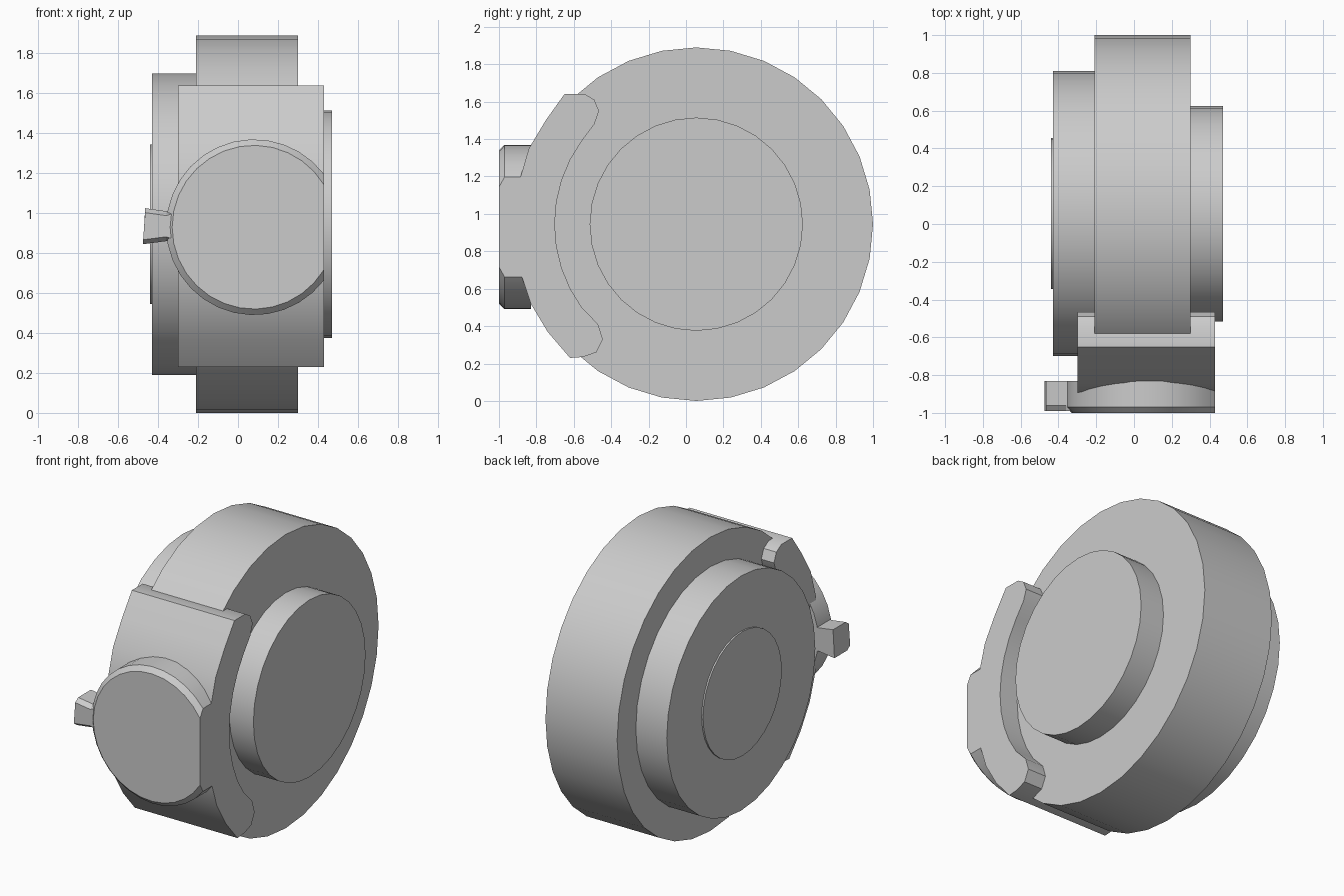
import bpy, bmesh
from math import sin, cos, pi, acos, radians

cube = bpy.data.objects.get("Cube")
if cube:
    bpy.data.objects.remove(cube)

# Single body colour
grey = bpy.data.materials.new("plain grey")
grey.use_nodes = True
colour = (0.6, 0.6, 0.6, 1)
grey.diffuse_color = colour
grey.node_tree.nodes["Principled BSDF"].inputs["Base Color"].default_value = colour


def loft(name, rings, smooth=32):
    """Skin matching closed rings and cap both ends."""
    bm = bmesh.new()
    loops = [[bm.verts.new(p) for p in ring] for ring in rings]
    n = len(loops[0])
    for a, b in zip(loops, loops[1:]):
        for i in range(n):
            j = (i + 1) % n
            bm.faces.new((a[i], a[j], b[j], b[i]))
    bm.faces.new(loops[0])
    bm.faces.new(loops[-1])
    bmesh.ops.recalc_face_normals(bm, faces=bm.faces)
    mesh = bpy.data.meshes.new(name)
    bm.to_mesh(mesh)
    bm.free()
    mesh.materials.append(grey)
    obj = bpy.data.objects.new(name, mesh)
    bpy.context.collection.objects.link(obj)
    bpy.ops.object.select_all(action="DESELECT")
    obj.select_set(True)
    bpy.context.view_layer.objects.active = obj
    bpy.ops.object.shade_smooth_by_angle(angle=radians(smooth))
    return obj


def wheel(name, radius, x0, x1, sides=32):
    """Disc on the sideways axle."""
    ring = [(0.055 + radius * sin(2 * pi * i / sides),
             0.945 + radius * cos(2 * pi * i / sides)) for i in range(sides)]
    loft(name, [[(x, y, z) for y, z in ring] for x in (x0, x1)])


# Stacked drum
wheel("main_drum", 0.945, -0.21, 0.30)
wheel("left_side_disc", 0.57, 0.29, 0.47)
wheel("right_side_disc", 0.755, -0.43, -0.20)
wheel("right_hub_plate", 0.40, -0.44, -0.42)

# Crescent clamp wrapped round the front of the drum
outer = [(-0.65, 1.64), (-0.75, 1.50), (-0.84, 1.35), (-0.89, 1.18), (-0.91, 0.94),
         (-0.89, 0.70), (-0.83, 0.52), (-0.74, 0.37), (-0.62, 0.23)]
lower_tip = [(-0.55, 0.235), (-0.48, 0.26), (-0.445, 0.33), (-0.47, 0.41)]
inner = [(0.055 - 0.757 * cos(a), 0.945 + 0.757 * sin(a))
         for a in (radians(d) for d in range(-36, 37, 9))]
upper_tip = [(-0.49, 1.48), (-0.465, 1.55), (-0.49, 1.61), (-0.54, 1.64)]
profile = outer + lower_tip + inner + upper_tip
loft("front_clamp", [[(x, y, z) for y, z in profile] for x in (-0.30, 0.43)])


# Round front plate, chamfered, trimmed flush with the clamp side
def plate_ring(radius, y, count=26):
    start = acos(0.35 / radius)
    step = (2 * pi - 2 * start) / count
    return [(0.08 + radius * cos(start + i * step), y,
             0.93 + radius * sin(start + i * step)) for i in range(count + 1)]


loft("front_plate", [plate_ring(0.41, -1.0), plate_ring(0.44, -0.97),
                     plate_ring(0.44, -0.83)])


# Small finger tab at the plate edge
def tab_ring(y, inset):
    h = 0.09 - inset
    return [(-0.465, y, 0.935 + h), (-0.475, y, 0.935 - h), (-0.36, y, 0.94 - h + 0.01),
            (-0.29, y, 0.86), (-0.29, y, 1.01), (-0.36, y, 0.93 + h - 0.01)]


loft("finger_tab", [tab_ring(-0.99, 0.022), tab_ring(-0.96, 0), tab_ring(-0.83, 0)], 15)
